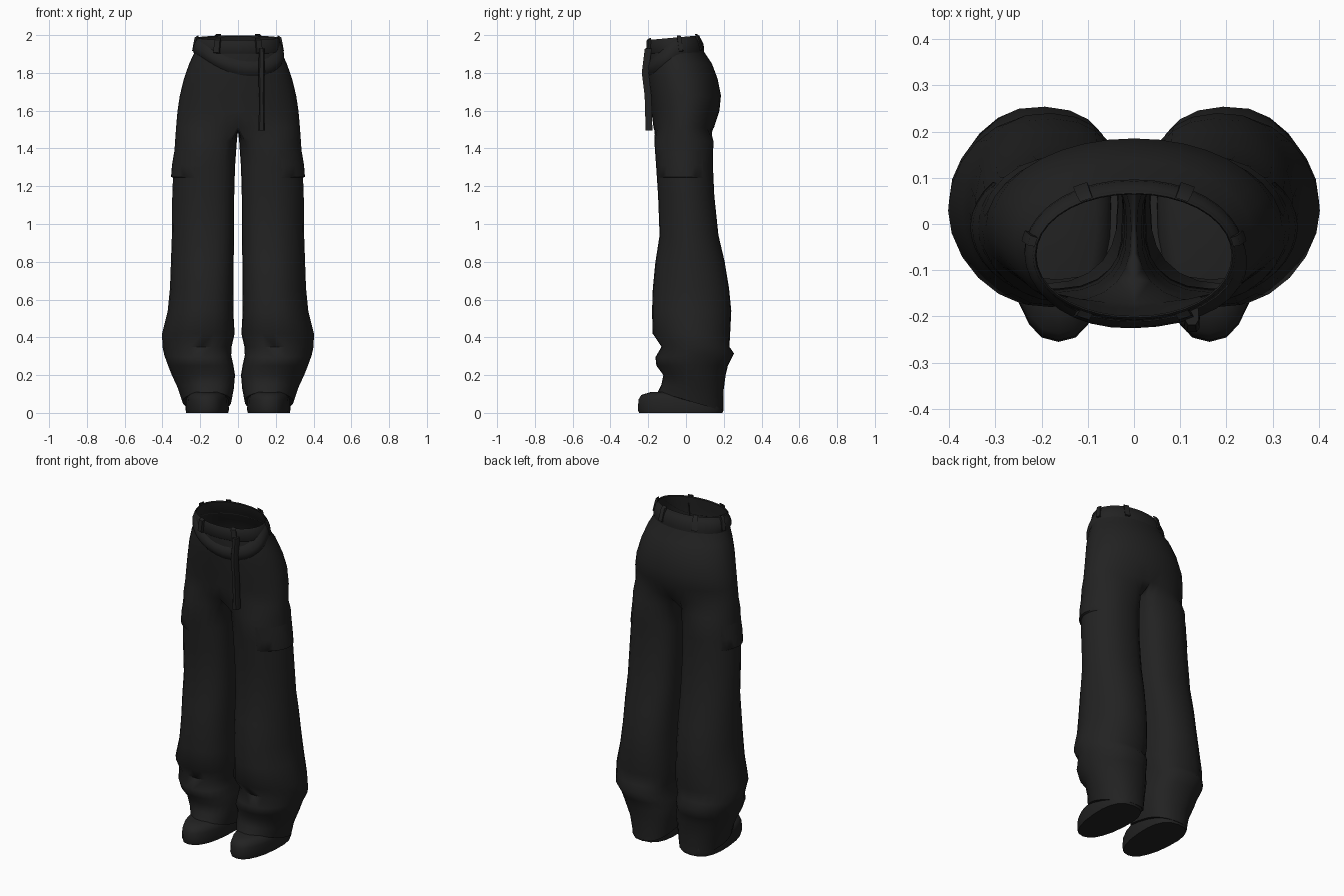
import bpy, bmesh
from math import sin, cos, radians, pi

if "Cube" in bpy.data.objects:
    bpy.data.objects.remove(bpy.data.objects["Cube"], do_unlink=True)

black = bpy.data.materials.new("black cloth")
black.use_nodes = True
black.diffuse_color = (0.016, 0.016, 0.016, 1)
black.node_tree.nodes["Principled BSDF"].inputs["Base Color"].default_value = black.diffuse_color

# Half-width, front y, back y and tilt of the hips, from waist to crotch
HIPS = [(1.98, .215, -.203, .068, .012), (1.92, .225, -.208, .083, .01),
        (1.85, .258, -.212, .137, 0), (1.77, .286, -.206, .167, 0),
        (1.68, .308, -.193, .185, 0), (1.6, .32, -.183, .177, 0),
        (1.51, .328, -.172, .148, 0)]
# Inner x, outer x, front y, back y and tilt of a leg, from thigh to hem
LEGS = [(1.44, .006, .333, -.168, .145, 0), (1.3, .016, .342, -.158, .143, 0),
        (1.15, .02, .348, -.148, .15, 0), (.94, .021, .35, -.14, .172, 0),
        (.8, .023, .355, -.162, .205, 0), (.66, .024, .36, -.176, .228, 0),
        (.54, .025, .372, -.18, .24, 0), (.42, .018, .402, -.177, .234, 0),
        (.35, .034, .4, -.13, .23, 0), (.305, .036, .39, -.162, .254, .01),
        (.25, .024, .37, -.157, .222, 0), (.2, .016, .35, -.12, .21, 0),
        (.13, .022, .318, -.13, .198, -.02), (.06, .035, .295, -.15, .2, -.05)]
SPREAD = 50  # extra degrees the outer arc wraps round a leg


def sgnpow(v, e):
    return (1 if v >= 0 else -1) * abs(v) ** e


def ring_point(row, t):
    """Point at angle t (degrees, -90 is front) on a hip or leg ring."""
    c, s = cos(radians(t)), sin(radians(t))
    # Round outside, flatter at the outer front, squarer inner thigh
    e = .76 if c < 0 else 1.02 if s >= 0 else 1.1
    if len(row) == 5:
        row, e = (row[0], -row[1], *row[1:]), .98
    z, xi, xo, yf, yb, tilt = row
    return ((xi + xo) / 2 + (xo - xi) / 2 * sgnpow(c, e),
            (yf + yb) / 2 + (yb - yf) / 2 * sgnpow(s, e), z + tilt * s)


def surface(rows, z, t):
    """Point on the cloth at height z and angle t."""
    for a, b in zip(rows, rows[1:]):
        if a[0] >= z >= b[0] or b is rows[-1] or (a is rows[0] and z > a[0]):
            f = (a[0] - z) / (a[0] - b[0])
            return ring_point([p + (q - p) * f for p, q in zip(a, b)], t)


def finish(name, bm, mirror=False, angle=50):
    bmesh.ops.recalc_face_normals(bm, faces=bm.faces[:])
    mesh = bpy.data.meshes.new(name)
    bm.to_mesh(mesh)
    bm.free()
    ob = bpy.data.objects.new(name, mesh)
    bpy.context.collection.objects.link(ob)
    mesh.materials.append(black)
    if mirror:
        ob.modifiers.new("mirror", 'MIRROR').use_clip = True
    bpy.ops.object.select_all(action='DESELECT')
    bpy.context.view_layer.objects.active = ob
    ob.select_set(True)
    bpy.ops.object.shade_smooth_by_angle(angle=radians(angle))


def bridge(bm, a, b, closed=False):
    n = len(a)
    for i in range(n if closed else n - 1):
        j = (i + 1) % n
        bm.faces.new((a[i], a[j], b[j], b[i]))


def patch(name, rows, angles, height, profile, mirror=False, closed=False, taper=0):
    """Strip laid on the cloth; profile is (height offset, outward offset)."""
    bm = bmesh.new()
    lines = []
    for i, t in enumerate(angles):
        k = abs(sin(pi * i / (len(angles) - 1))) ** taper  # thins towards the ends
        line = []
        for dz, out in profile:
            x, y, z = surface(rows, height(t) + dz, t)
            line.append(bm.verts.new((x + k * out * cos(radians(t)),
                                      y + k * out * sin(radians(t)), z)))
        lines.append(line)
    for a, b in zip(lines, lines[1:] + lines[:1] if closed else lines[1:]):
        bridge(bm, a, b)
    if not closed:
        for end in (lines[0], lines[-1]):
            bm.faces.new(end)
    finish(name, bm, mirror)


# Trousers: half a body, the outer arc running through, the inner leg closed below the crotch
N, M = 18, 6
bm = bmesh.new()
prev = None
for row in HIPS:
    arc = [bm.verts.new(ring_point(row, -90 + 180 * i / N)) for i in range(N + 1)]
    for v in (arc[0], arc[-1]):
        v.co.x = 0
    if prev:
        bridge(bm, prev, arc)
    prev = arc
first, last = prev[0].co, prev[-1].co
seam = []
for i in range(1, M):
    p = last.lerp(first, i / M)
    seam.append(bm.verts.new((0, p.y, p.z - .02 * sin(pi * i / M))))
prev = prev + seam
half = 90 + SPREAD
ts = [-half + 2 * half * i / N for i in range(N + 1)]
ts += [half + (360 - 2 * half) * i / M for i in range(1, M)]
for row in LEGS:
    ring = [bm.verts.new(ring_point(row, t)) for t in ts]
    bridge(bm, prev, ring, True)
    prev = ring
bm.faces.new(prev)
finish("trousers", bm, mirror=True, angle=60)

# Waistband
around = [i * 10 for i in range(36)]
patch("waistband", HIPS, around, lambda t: 1.95,
      [(-.04, 0), (-.035, .004), (.03, .004), (.036, 0), (.03, -.004)], closed=True)


# Loose belt sagging at the front
def belt_height(t):
    return 1.945 - .12 * max(0, cos(radians(t + 74))) ** 2


patch("belt", HIPS, around, belt_height,
      [(-.045, -.002), (-.028, .011), (-.005, .015), (.02, .01), (.04, -.002)], closed=True)

# Belt loops
for name, t in (("front", -62), ("side", 12), ("back", 62)):
    patch(name + "_belt_loops", HIPS, [t - 4, t, t + 4], lambda a: 1.955,
          [(-.045, 0), (-.04, .018), (.03, .018), (.04, .004)], mirror=True)

# Cargo pocket flaps on the outer front of the thigh, fading into the cloth at both ends
patch("pocket_flaps", LEGS, [-70 + 10 * i for i in range(12)], lambda t: 1.25,
      [(-.005, 0), (0, .011), (.06, .009), (.14, 0)], mirror=True, taper=.8)

# Hanging belt end
bm = bmesh.new()
prev = None
for z, y, w in ((1.93, -.2, .014), (1.8, -.216, .017), (1.68, -.201, .014),
                (1.58, -.198, .015), (1.495, -.196, .018)):
    ring = [bm.verts.new((.125 + w * a, y + .018 * b, z))
            for a, b in ((-1, -.5), (-.6, -1), (.6, -1), (1, -.5), (1, 1), (-1, 1))]
    if prev:
        bridge(bm, prev, ring, True)
    else:
        bm.faces.new(ring)
    prev = ring
bm.faces.new(prev)
finish("hanging_belt_end", bm)

# Shoes: blunt rounded toe, wide heel, flat sole
bm = bmesh.new()
prev = None
for z, k in ((0, .97), (.016, 1), (.07, .985), (.095, .92), (.11, .7)):
    ring = []
    for i in range(20):
        t = 2 * pi * i / 20
        c, s = cos(t), sin(t)
        width = .113 + .02 * s
        ring.append(bm.verts.new((.163 + width * k * sgnpow(c, .8),
                                  -.028 + .227 * k * sgnpow(s, .85), z)))
    if prev:
        bridge(bm, prev, ring, True)
    else:
        bm.faces.new(ring)
    prev = ring
bm.faces.new(prev)
finish("shoes", bm, mirror=True)
